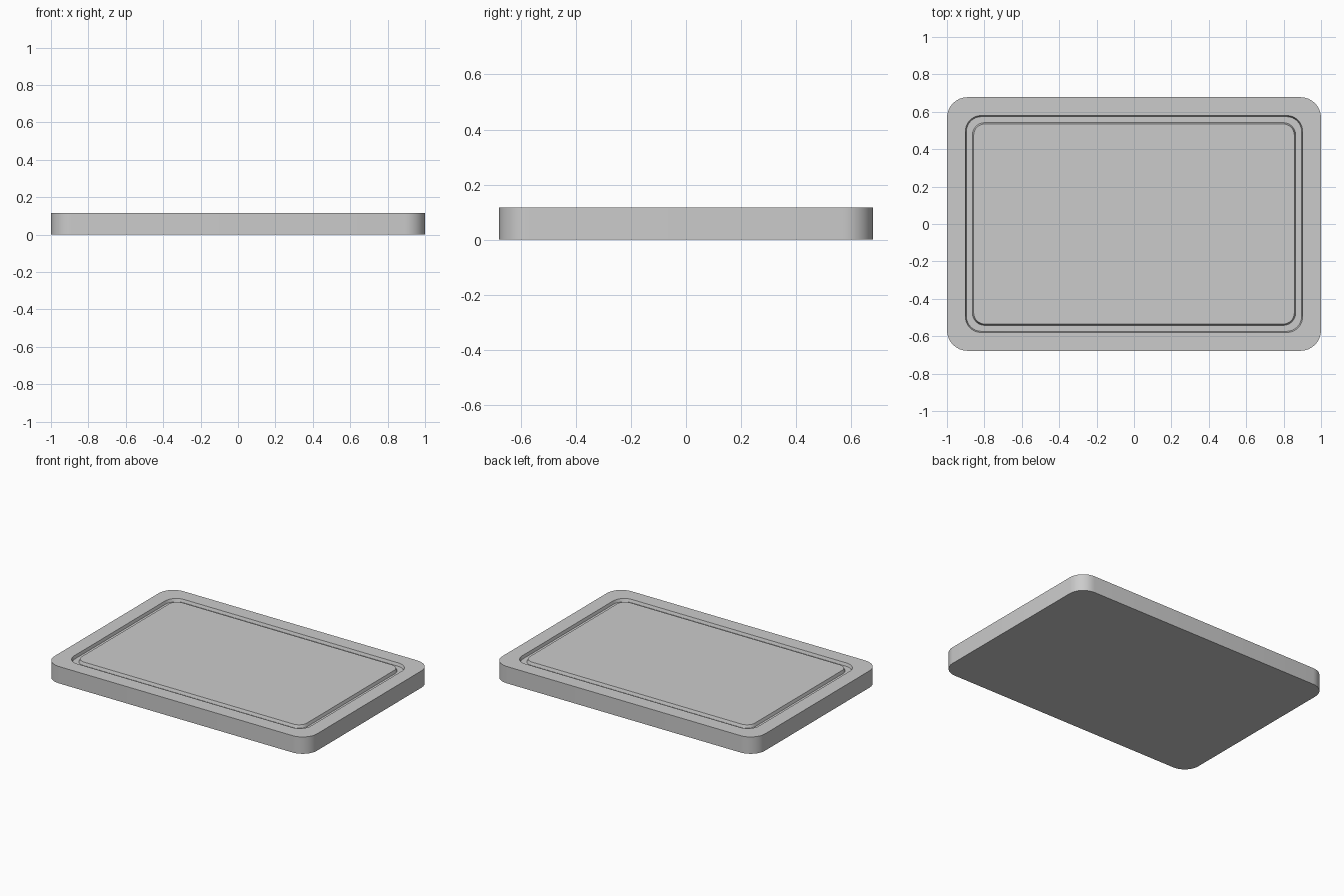
import bpy, bmesh, math

if "Cube" in bpy.data.objects:
    bpy.data.objects.remove(bpy.data.objects["Cube"])

HX, HY, H = 1.0, 0.678, 0.116   # half length, half width, thickness
DEPTH = 0.02                    # juice groove depth
SEG = 8                         # segments per rounded corner


def rounded_loop(bm, inset, radius, z):
    """Ring of vertices around a rounded rectangle."""
    cx, cy = HX - inset - radius, HY - inset - radius
    ring = []
    for q, (sx, sy) in enumerate([(1, 1), (-1, 1), (-1, -1), (1, -1)]):
        for i in range(SEG + 1):
            a = math.pi / 2 * (q + i / SEG)
            ring.append(bm.verts.new((sx * cx + radius * math.cos(a),
                                      sy * cy + radius * math.sin(a), z)))
    return ring


# Cross-section from the underside, up the rim and through the groove: inset, radius, z
profile = [
    (0.000, 0.110, 0.0),
    (0.000, 0.110, H),
    (0.098, 0.085, H),
    (0.104, 0.080, H - DEPTH),
    (0.136, 0.066, H - DEPTH),
    (0.143, 0.060, H),
]

bm = bmesh.new()
rings = [rounded_loop(bm, *p) for p in profile]
n = len(rings[0])
for lower, upper in zip(rings, rings[1:]):
    for i in range(n):
        j = (i + 1) % n
        bm.faces.new((lower[i], lower[j], upper[j], upper[i]))
bm.faces.new(rings[-1])               # cutting surface
bm.faces.new(list(reversed(rings[0])))  # underside
bmesh.ops.recalc_face_normals(bm, faces=bm.faces)

mesh = bpy.data.meshes.new("cutting_board")
bm.to_mesh(mesh)
bm.free()
board = bpy.data.objects.new("cutting_board", mesh)
bpy.context.collection.objects.link(board)

# Smooth corners, crisp rim and groove edges
bpy.context.view_layer.objects.active = board
board.select_set(True)
bpy.ops.object.shade_smooth_by_angle(angle=math.radians(30))
